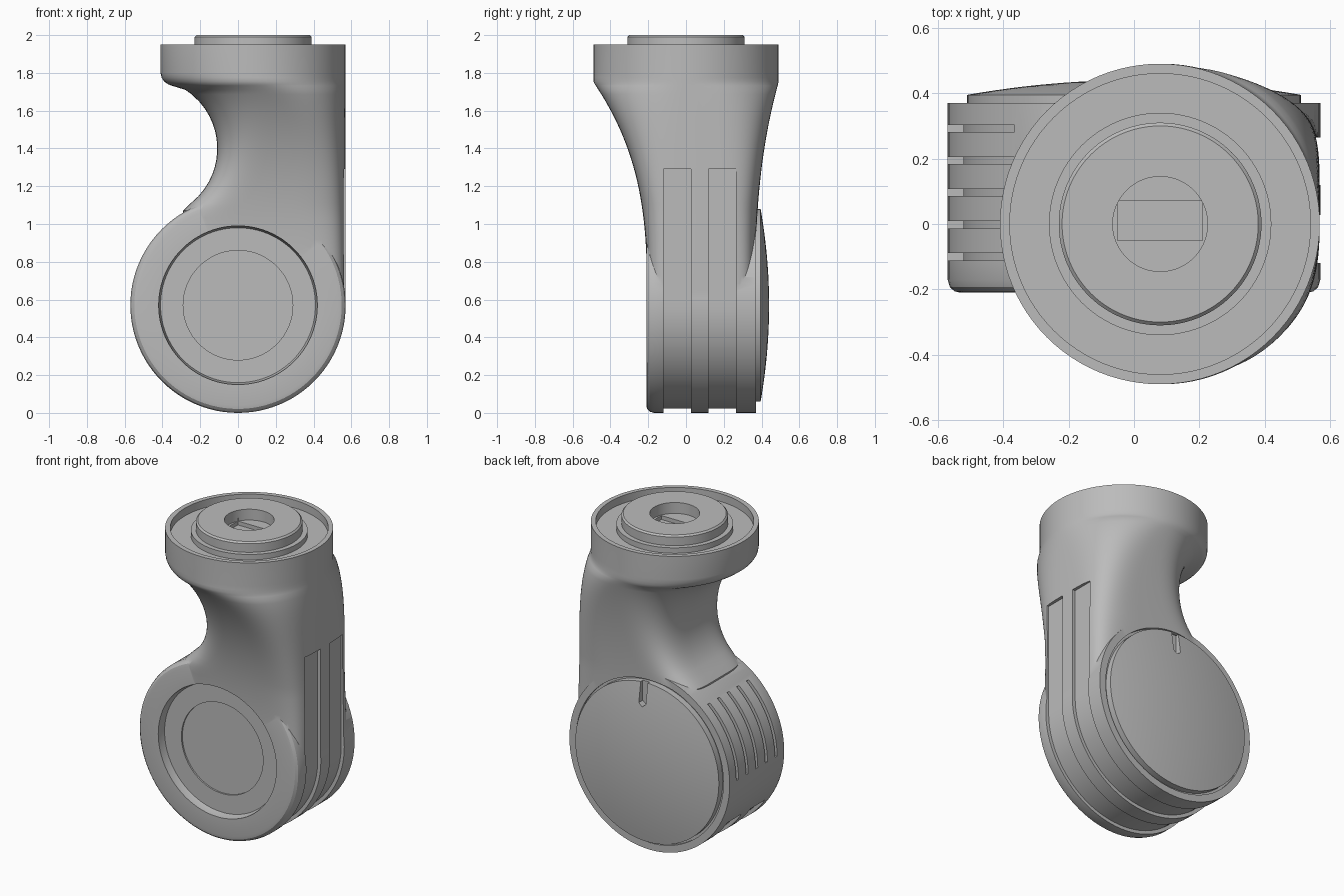
import bpy, bmesh, math
from mathutils import Matrix

if "Cube" in bpy.data.objects:
    bpy.data.objects.remove(bpy.data.objects["Cube"])

grey = bpy.data.materials.new("plain_grey")
grey.use_nodes = True
grey.diffuse_color = (0.5, 0.5, 0.5, 1)
grey.node_tree.nodes["Principled BSDF"].inputs["Base Color"].default_value = (0.5, 0.5, 0.5, 1)

WHEEL_Z, NECK_X = 0.57, 0.08


def finish(bm, name):
    bmesh.ops.remove_doubles(bm, verts=bm.verts, dist=0.0002)
    bmesh.ops.recalc_face_normals(bm, faces=bm.faces)
    mesh = bpy.data.meshes.new(name)
    bm.to_mesh(mesh)
    bm.free()
    mesh.materials.append(grey)
    ob = bpy.data.objects.new(name, mesh)
    bpy.context.collection.objects.link(ob)
    return ob


def lathe(name, profile, along_y=False):
    """Turn (radius, height) points around the neck's z axis or the joint's y axis."""
    bm = bmesh.new()
    vs = [bm.verts.new((r, 0, h)) for r, h in profile]
    es = [bm.edges.new(p) for p in zip(vs, vs[1:])]
    bmesh.ops.spin(bm, geom=vs + es, cent=(0, 0, 0), axis=(0, 0, 1),
                   angle=math.tau, steps=96, use_merge=True)
    if along_y:
        m = Matrix.Translation((0, 0, WHEEL_Z)) @ Matrix.Rotation(-math.pi / 2, 4, 'X')
    else:
        m = Matrix.Translation((NECK_X, 0, 0))
    bm.transform(m)
    return finish(bm, name)


def prism(name, outline, y0, y1):
    """Extrude an (x, z) outline along y."""
    bm = bmesh.new()
    a = [bm.verts.new((x, y0, z)) for x, z in outline]
    b = [bm.verts.new((x, y1, z)) for x, z in outline]
    bm.faces.new(a)
    bm.faces.new(b)
    for i in range(len(a)):
        j = i - 1
        bm.faces.new((a[j], a[i], b[i], b[j]))
    return finish(bm, name)


def arc(r, start, end, steps=40):
    out = []
    for i in range(steps + 1):
        t = math.radians(start + (end - start) * i / steps)
        out.append((r * math.cos(t), WHEEL_Z + r * math.sin(t)))
    return out


def boolean(target, tool, operation='DIFFERENCE'):
    mod = target.modifiers.new("bool", 'BOOLEAN')
    mod.operation, mod.object, mod.solver = operation, tool, 'EXACT'
    with bpy.context.temp_override(object=target, active_object=target):
        bpy.ops.object.modifier_apply(modifier=mod.name)
    bpy.data.objects.remove(tool)


def left_edge(z):
    """Left silhouette: hollow throat below a rounded collar."""
    if z >= 1.8:
        return -0.41
    if z > 1.73:
        return -0.33 - 0.08 * math.sqrt(1 - ((1.8 - z) / 0.07) ** 2)
    if z < 1.08:
        return -0.29
    return -0.48 + math.sqrt(0.37 ** 2 - (z - 1.4) ** 2)


def neck_section(z, count=96):
    """Squared-off at the joint, circular at the collar."""
    t = min(1, max(0, (z - 0.6) / 1.15))
    x0, x1 = left_edge(z), 0.568
    y0, y1 = -0.207 - 0.283 * t ** 2.8, 0.367 + 0.123 * t ** 2.6
    power = 2 / (2 + 5 * (1 - t))
    pts = []
    for i in range(count):
        a = math.tau * i / count
        c, s = math.cos(a), math.sin(a)
        px = math.copysign(abs(c) ** power, c)
        py = math.copysign(abs(s) ** power, s)
        pts.append(((x0 + x1 + px * (x1 - x0)) / 2, (y0 + y1 + py * (y1 - y0)) / 2, z))
    return pts


# Neck and collar lofted upward
bm = bmesh.new()
heights = [WHEEL_Z + i * 0.0385 for i in range(30)] + [1.71, 1.732, 1.74, 1.755, 1.775, 1.8, 1.95]
rings = [[bm.verts.new(p) for p in neck_section(z)] for z in heights]
for low, high in zip(rings, rings[1:]):
    for i in range(len(low)):
        bm.faces.new((low[i - 1], low[i], high[i], high[i - 1]))
bm.faces.new(rings[0])
bm.faces.new(rings[-1])
body = finish(bm, "joint_body")

# Round joint housing with a softened front rim
hub = lathe("housing", [(0, -0.21), (0.53, -0.21), (0.549, -0.206), (0.563, -0.193),
                        (0.57, -0.17), (0.57, 0.37), (0, 0.37)], True)
boolean(body, hub, 'UNION')

# Front dish, rear cap seat and collar recess
boolean(body, lathe("dish", [(0, -0.15), (0.29, -0.15), (0.29, -0.16), (0.41, -0.16),
                             (0.42, -0.2), (0.42, -0.4), (0, -0.4)], True))
boolean(body, lathe("cap_seat", [(0, 0.355), (0.525, 0.355), (0.525, 0.6), (0, 0.6)], True))
boolean(body, lathe("collar_recess", [(0, 1.9), (0.46, 1.9), (0.46, 2.2), (0, 2.2)]))

# Two sunken bands running down the side and under the joint
band = arc(0.548, 213, 360) + [(0.548, 1.29), (0.7, 1.29)] + arc(0.7, 360, 213)
for y0, y1 in ((-0.12, 0.027), (0.12, 0.265)):
    boolean(body, prism("band", band, y0, y1))

# Five narrow vent slots on the other side
slot = arc(0.522, 130, 180) + arc(0.65, 180, 130)
for i in range(5):
    y = -0.1 + i * 0.098
    boolean(body, prism("vent", slot, y - 0.011, y + 0.011))

# Domed rear cap with a release notch
dome = [(0.51 * i / 12, 0.44 - 0.045 * (i / 12) ** 2) for i in range(13)]
cap = lathe("rear_cap", dome + [(0.51, 0.34), (0, 0.34)], True)
boolean(cap, prism("notch", [(-0.005, 0.95), (0.02, 0.93), (0.045, 0.95), (0.045, 1.2), (-0.005, 1.2)],
                   0.375, 0.6))

# Stepped boss with a socket and a shallow trough
boss = lathe("top_boss", [(0, 1.93), (0.145, 1.93), (0.145, 2), (0.3, 2), (0.31, 1.99),
                          (0.31, 1.935), (0.34, 1.935), (0.34, 1.88), (0, 1.88)])
boolean(boss, prism("trough", [(-0.05, 1.905), (0.21, 1.905), (0.21, 1.95), (-0.05, 1.95)], -0.05, 0.07))

# Smooth shading with crisp edges
bpy.ops.object.select_all(action='DESELECT')
for ob in (body, cap, boss):
    ob.select_set(True)
bpy.context.view_layer.objects.active = body
bpy.ops.object.shade_smooth_by_angle(angle=math.radians(30))
